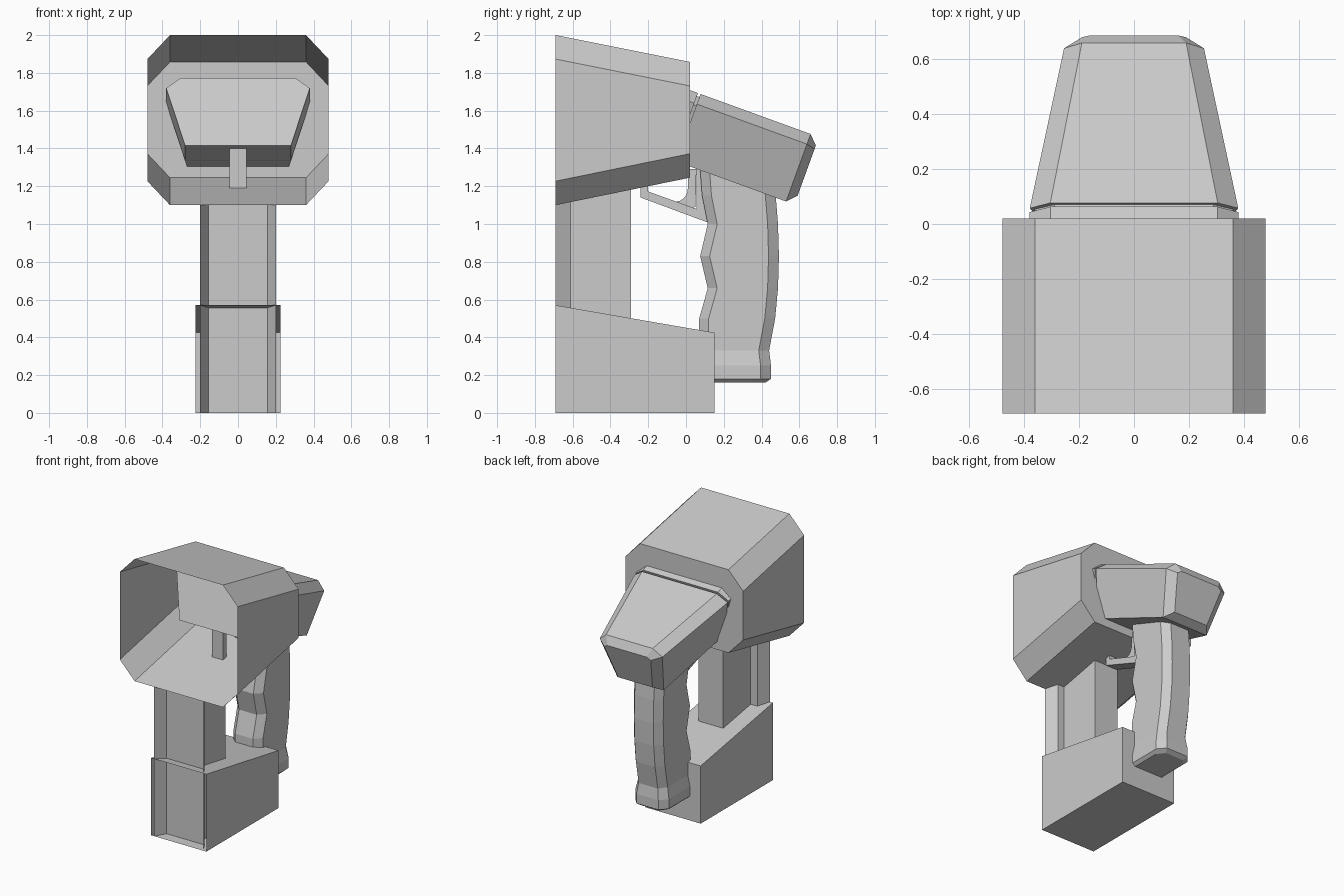
import bpy, bmesh, math
from mathutils import Vector

if "Cube" in bpy.data.objects:
    bpy.data.objects.remove(bpy.data.objects["Cube"])


def loft(name, rings, caps=(True, True), closed=True):
    """Skin a list of equal-length point rings, optionally capping the ends."""
    bm = bmesh.new()
    vs = [[bm.verts.new(Vector(p)) for p in r] for r in rings]
    n = len(rings[0])
    for a, b in zip(vs, vs[1:]):
        for i in range(n if closed else n - 1):
            j = (i + 1) % n
            bm.faces.new((a[i], a[j], b[j], b[i]))
    if caps[0]:
        bm.faces.new(vs[0])
    if caps[1]:
        bm.faces.new(vs[-1])
    bmesh.ops.recalc_face_normals(bm, faces=bm.faces)
    me = bpy.data.meshes.new(name)
    bm.to_mesh(me)
    bm.free()
    ob = bpy.data.objects.new(name, me)
    bpy.context.collection.objects.link(ob)
    return ob


def side_prism(name, profile, half):
    """Extrude a (y, z) profile symmetrically across x."""
    return loft(name, [[(x, y, z) for y, z in profile] for x in (-half, half)])


def mirrored(half):
    """Right-hand points plus their mirror images, as one loop."""
    return half + [(-p[0],) + tuple(p[1:]) for p in reversed(half)]


def floor_z(y):
    """Height of the hood underside."""
    return 1.10 + 0.204 * (y + 0.69)


# Hood: chamfered shell, open at the front, closed at the back
def hood_ring(y, top, bottom):
    c = 0.127
    return mirrored([(0.36, y, top), (0.48, y, top - c),
                     (0.48, y, bottom + c), (0.36, y, bottom)])


loft("hood", [hood_ring(-0.69, 2.0, 1.10), hood_ring(0.02, 1.858, 1.245)],
     caps=(False, True))

# Rear housing: tilted tapering body that pokes through the hood back wall
TILT = math.radians(20)


def housing_ring(s, top, mid, bot, t_top=1.613, t_mid=1.556, t_bot=1.233):
    c, d = math.cos(TILT), math.sin(TILT)
    return mirrored([(x, c * s + d * t, c * t - d * s)
                     for x, t in ((top, t_top), (mid, t_mid), (bot, t_bot))])


full = (0.305, 0.38, 0.28)
inset = (0.29, 0.36, 0.265, 1.595, 1.545, 1.245)
loft("rear_housing", [
    housing_ring(-0.75, *full),
    housing_ring(-0.52, *full),
    housing_ring(-0.52, *inset),
    housing_ring(-0.505, *inset),
    housing_ring(-0.505, *full),
    housing_ring(0.115, 0.19, 0.255, 0.19),
    housing_ring(0.162, 0.16, 0.19, 0.14, 1.565, 1.545, 1.283)])

# Base: sloped box, open at the front
loft("base", [[(-0.225, y, 0), (0.225, y, 0), (0.225, y, z), (-0.225, y, z)]
              for y, z in ((-0.69, 0.57), (0.15, 0.425))], caps=(False, True))

# Column: open channel with flared sides, and the block behind it
channel = [(-0.2, -0.69), (-0.155, -0.61), (0.155, -0.61), (0.2, -0.69)]
loft("column_channel", [[(x, y, 0) for x, y in channel],
                        [(x, y, floor_z(y)) for x, y in channel]],
     caps=(False, False), closed=False)
side_prism("column_block", [(-0.61, 0), (-0.29, 0),
                            (-0.29, floor_z(-0.29)), (-0.61, floor_z(-0.61))], 0.1)


# Grip: eight-sided handle with finger grooves and a flared foot
def grip_ring(z, front, back, w):
    return mirrored([(w * 0.6, front, z), (w, front + 0.05, z),
                     (w, back - 0.055, z), (w * 0.65, back, z)])


loft("grip", [grip_ring(*s) for s in (
    (0.16, 0.09, 0.42, 0.115),
    (0.18, 0.06, 0.45, 0.137),
    (0.25, 0.06, 0.45, 0.137),
    (0.33, 0.07, 0.44, 0.12),
    (0.50, 0.07, 0.472, 0.12),
    (0.66, 0.115, 0.487, 0.12),
    (0.83, 0.075, 0.492, 0.12),
    (1.00, 0.115, 0.487, 0.12),
    (1.15, 0.085, 0.475, 0.12),
    (1.28, 0.075, 0.46, 0.12))])

# Trigger guard and curved trigger
side_prism("trigger_guard", [
    (-0.24, 1.40), (-0.24, 1.14), (0.11, 1.01), (0.125, 1.02), (0.125, 1.29),
    (0.055, 1.30), (0.055, 1.08), (-0.2, 1.172), (-0.2, 1.385)], 0.045)
arc = [(-0.055 + 0.065 * math.sin(a), 1.19 - 0.072 * math.cos(a))
       for a in (math.radians(d) for d in range(0, 91, 18))]
side_prism("trigger", arc + [(0.01, 1.29), (0.055, 1.29), (0.05, 1.09), (0.03, 1.085)], 0.03)
